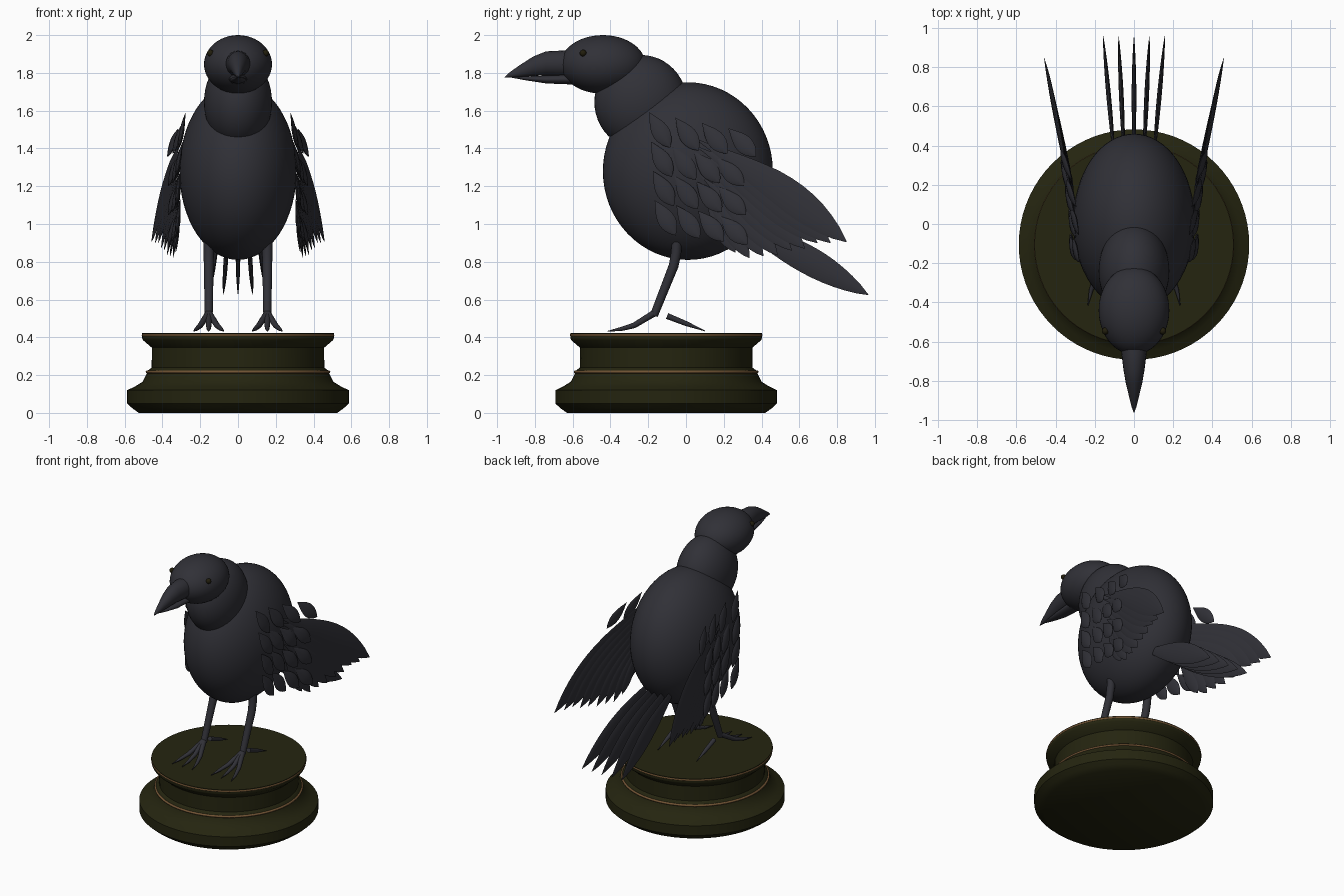
import bpy, bmesh, math
from mathutils import Vector as V

if "Cube" in bpy.data.objects:
    bpy.data.objects.remove(bpy.data.objects["Cube"])


def material(name, rgb):
    m = bpy.data.materials.new(name)
    m.diffuse_color = (*rgb, 1)
    m.use_nodes = True
    m.node_tree.nodes["Principled BSDF"].inputs["Base Color"].default_value = m.diffuse_color
    return m


PLUMAGE = material("charcoal plumage", (0.030, 0.030, 0.038))
BASE = material("dark olive", (0.018, 0.018, 0.005))
GOLD = material("old gold", (0.17, 0.09, 0.035))
EYE = material("eye brown", (0.016, 0.013, 0.004))


def finish(bm, name, mat, angle=50):
    bmesh.ops.recalc_face_normals(bm, faces=bm.faces)
    me = bpy.data.meshes.new(name)
    bm.to_mesh(me)
    bm.free()
    ob = bpy.data.objects.new(name, me)
    bpy.context.collection.objects.link(ob)
    me.materials.append(mat)
    bpy.ops.object.select_all(action='DESELECT')
    bpy.context.view_layer.objects.active = ob
    ob.select_set(True)
    bpy.ops.object.shade_smooth_by_angle(angle=math.radians(angle))
    return ob


def loft(bm, rings):
    """Skin a list of equal-sized point rings and cap both ends."""
    loops = [[bm.verts.new(p) for p in r] for r in rings]
    n = len(loops[0])
    for a, b in zip(loops, loops[1:]):
        for i in range(n):
            bm.faces.new((a[i], a[(i + 1) % n], b[(i + 1) % n], b[i]))
    bm.faces.new(loops[0])
    bm.faces.new(loops[-1])


def ellipse(c, u, v, n):
    return [c + u * math.cos(2 * math.pi * i / n) + v * math.sin(2 * math.pi * i / n)
            for i in range(n)]


def tube(bm, pts, radii, n=12):
    pts = [V(p) for p in pts]
    rings = []
    for i, (p, r) in enumerate(zip(pts, radii)):
        d = (pts[min(i + 1, len(pts) - 1)] - pts[max(i - 1, 0)]).normalized()
        u = d.cross(V((1, 0, 0))).normalized()
        rings.append(ellipse(p, u * r, d.cross(u) * r, n))
    loft(bm, rings)


def feather(bm, a, b, width, thick, surf, bow=0.0, p=1.5, steps=14):
    """Lens-shaped blade from a to b in the y-z plane; surf(y, z, t) gives x."""
    a, b = V((0, *a)), V((0, *b))
    d = (b - a).normalized()
    side = V((0, -d.z, d.y))
    rings = []
    for i in range(steps + 1):
        t = i / steps
        k = max(0.02, math.sin(math.pi * t ** p) ** 0.8)
        c = a.lerp(b, t) + side * bow * math.sin(math.pi * t)
        c.x = surf(c.y, c.z, t)
        rings.append(ellipse(c, side * width * k, V((thick * k, 0, 0)), 8))
    loft(bm, rings)


def ellipsoid(name, centre, radii, mat, seg=48):
    bm = bmesh.new()
    bmesh.ops.create_uvsphere(bm, u_segments=seg, v_segments=seg // 2, radius=1)
    for v in bm.verts:
        v.co = V([c + r * x for c, r, x in zip(centre, radii, v.co)])
    return finish(bm, name, mat, 180)


# Turned pedestal with two thin gold rings
PY = -0.105
profile = [(0.525, 0), (0.56, 0.025), (0.587, 0.05), (0.587, 0.12), (0.545, 0.14),
           (0.505, 0.165), (0.485, 0.205), (0.477, 0.225), (0.457, 0.24), (0.456, 0.345),
           (0.503, 0.385), (0.507, 0.395), (0.507, 0.422)]
bm = bmesh.new()
loft(bm, [ellipse(V((0, PY, z)), V((r, 0, 0)), V((0, r, 0)), 72) for r, z in profile])
finish(bm, "pedestal", BASE, 40)
for name, r, z in (("lower_ring", 0.481, 0.217), ("upper_ring", 0.502, 0.412)):
    bpy.ops.mesh.primitive_torus_add(location=(0, PY, z), major_radius=r, minor_radius=0.008,
                                     major_segments=72, minor_segments=8)
    ring = bpy.context.object
    ring.name = name
    ring.data.materials.append(GOLD)
    bpy.ops.object.shade_smooth()

# Body, neck and head
ellipsoid("body", (0, 0.01, 1.28), (0.31, 0.45, 0.47), PLUMAGE, 64)
ellipsoid("neck", (0, -0.24, 1.645), (0.18, 0.245, 0.25), PLUMAGE)
ellipsoid("head", (0, -0.44, 1.845), (0.18, 0.225, 0.155), PLUMAGE)

# Beak halves: (y, z, half width, half height)
beaks = {
    "upper_beak": [(-0.58, 1.845, 0.066, 0.072), (-0.66, 1.85, 0.064, 0.068),
                   (-0.74, 1.85, 0.054, 0.064), (-0.81, 1.835, 0.042, 0.051),
                   (-0.88, 1.809, 0.025, 0.032), (-0.93, 1.791, 0.013, 0.015),
                   (-0.96, 1.777, 0.002, 0.002)],
    "lower_beak": [(-0.58, 1.768, 0.05, 0.03), (-0.74, 1.765, 0.04, 0.021),
                   (-0.85, 1.771, 0.02, 0.01), (-0.92, 1.776, 0.002, 0.002)],
}
for name, sections in beaks.items():
    bm = bmesh.new()
    loft(bm, [ellipse(V((0, y, z)), V((w, 0, 0)), V((0, 0, h)), 20) for y, z, w, h in sections])
    finish(bm, name, PLUMAGE)

# Tail: five upright blades fanned sideways
bm = bmesh.new()
for i in range(-2, 3):
    feather(bm, (0.22, 1.03), (0.965, 0.625), 0.075, 0.012,
            lambda y, z, t, i=i: i * (0.045 + 0.034 * t), bow=0.01, p=1.2)
finish(bm, "tail", PLUMAGE)


def wing_x(y, z):
    return 0.305 + 0.15 * (max(0, y) / 0.85) ** 1.2 - 0.1 * max(0, z - 1.3)


tips = [(0.85, 0.905), (0.765, 0.90), (0.695, 0.90), (0.63, 0.87), (0.56, 0.86),
        (0.485, 0.835), (0.41, 0.83), (0.335, 0.82), (0.26, 0.85)]

for s, label in ((1, "right"), (-1, "left")):
    # Wing: long flight feathers
    bm = bmesh.new()
    for i, tip in enumerate(tips):
        k = i / 8
        feather(bm, (0.03 + 0.07 * k, 1.46 - 0.32 * k), tip, 0.085 - 0.04 * k, 0.009,
                lambda y, z, t, i=i: s * (wing_x(y, z) + 0.004 - 0.002 * i), bow=0.035 * (1 - k))
    finish(bm, label + "_flight_feathers", PLUMAGE)

    # Wing: rows of small overlapping coverts
    bm = bmesh.new()
    for row in range(4):
        for col in range(4):
            y = -0.195 + 0.01 * row + col * (0.14 if row == 0 else 0.115)
            z = 1.59 - 0.155 * row - 0.028 * col
            feather(bm, (y, z), (y + 0.11 + 0.012 * col, z - 0.185 + 0.012 * col), 0.047, 0.012,
                    lambda y, z, t: s * (wing_x(y, z) + 0.002 + 0.018 * t), p=1.25, steps=10)
    finish(bm, label + "_coverts", PLUMAGE)

    # Leg with three front toes and a back toe
    x = 0.155 * s
    bm = bmesh.new()
    tube(bm, [(x, -0.045, 0.96), (x, -0.052, 0.85), (x, -0.065, 0.78), (x, -0.17, 0.515)],
         (0.028, 0.027, 0.026, 0.021))
    for dx in (-0.08, 0, 0.08):
        tube(bm, [(x, -0.165, 0.53), (x + dx * 0.55, -0.275, 0.463),
                  (x + dx * 0.8, -0.34, 0.445), (x + dx, -0.415, 0.432)],
             (0.018, 0.015, 0.011, 0.002), 10)
    tube(bm, [(x, -0.10, 0.513), (x, 0.0, 0.473), (x, 0.1, 0.434)], (0.016, 0.013, 0.002), 10)
    finish(bm, label + "_leg", PLUMAGE)

    # Eye
    ellipsoid(label + "_eye", (0.146 * s, -0.545, 1.905), (0.018, 0.018, 0.018), EYE, 16)
